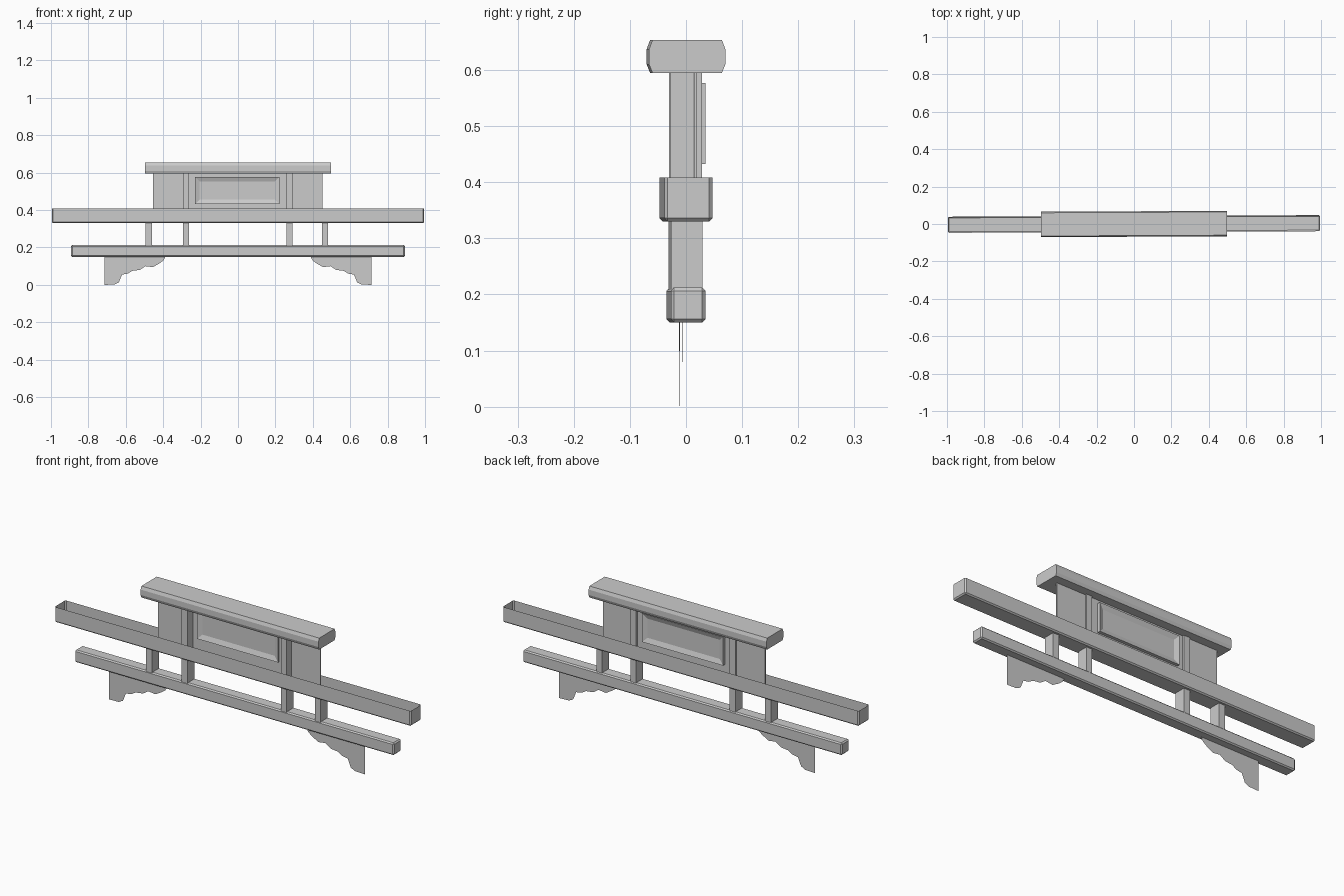
import bpy, bmesh, math
from mathutils import Matrix

default = bpy.data.objects.get("Cube")
if default:
    bpy.data.objects.remove(default, do_unlink=True)

grey = bpy.data.materials.new("plain_grey")
grey.use_nodes = True
COLOUR = (0.6, 0.6, 0.6, 1)
grey.diffuse_color = COLOUR
grey.node_tree.nodes["Principled BSDF"].inputs["Base Color"].default_value = COLOUR

# The whole piece is turned very slightly about the vertical
TURN = Matrix.Rotation(math.radians(0.25), 4, 'Z')


def finish(name, bm):
    bm.transform(TURN)
    mesh = bpy.data.meshes.new(name)
    bm.to_mesh(mesh)
    bm.free()
    mesh.materials.append(grey)
    obj = bpy.data.objects.new(name, mesh)
    bpy.context.collection.objects.link(obj)
    return obj


def make_box(bm, x, y, z):
    size = Matrix.Diagonal((x[1] - x[0], y[1] - y[0], z[1] - z[0], 1))
    mid = Matrix.Translation([(a + b) / 2 for a, b in (x, y, z)])
    return bmesh.ops.create_cube(bm, size=1, matrix=mid @ size)


def box(name, x, y, z, bevel=0, open_top=False):
    bm = bmesh.new()
    make_box(bm, x, y, z)
    if open_top:
        top = [f for f in bm.faces if f.normal.z > 0.9]
        bmesh.ops.delete(bm, geom=top, context='FACES_ONLY')
    if bevel:
        edges = [e for e in bm.edges if len(e.link_faces) == 2]
        bmesh.ops.bevel(bm, geom=edges, offset=bevel, segments=1, affect='EDGES')
    return finish(name, bm)


def extrude_profile(name, points, direction):
    # points are 3D corners of one flat outline
    bm = bmesh.new()
    face = bm.faces.new([bm.verts.new(p) for p in points])
    if direction:
        out = bmesh.ops.extrude_face_region(bm, geom=[face], use_keep_orig=True)
        moved = [v for v in out["geom"] if isinstance(v, bmesh.types.BMVert)]
        bmesh.ops.translate(bm, verts=moved, vec=direction)
        bmesh.ops.recalc_face_normals(bm, faces=bm.faces)
    return finish(name, bm)


# Beams: hollow upper trough and solid lower rail
box("upper_trough", (-0.995, 0.995), (-0.043, 0.043), (0.33, 0.408), 0.006, True)
box("lower_rail", (-0.892, 0.892), (-0.031, 0.031), (0.15, 0.212), 0.006)

# Top cap with chamfered long edges
half = [(0.062, 0.595), (0.068, 0.61), (0.068, 0.637), (0.062, 0.653)]
section = half + [(-y, z) for y, z in reversed(half)]
extrude_profile("top_cap", [(-0.497, y, z) for y, z in section], (0.994, 0, 0))

# Posts: inner pair reaches the cap, outer pair stops under the trough
for side, inner, outer in (("right", (-0.295, -0.261), (-0.495, -0.46)),
                           ("left", (0.26, 0.292), (0.45, 0.482))):
    box("inner_post_" + side, inner, (-0.029, 0.027), (0.2, 0.6))
    box("outer_post_" + side, outer, (-0.029, 0.027), (0.2, 0.335))

# Thin back board between trough and cap
box("back_board", (-0.455, 0.452), (0.012, 0.018), (0.335, 0.6))

# Raised picture-frame moulding on the board
bm = bmesh.new()
make_box(bm, (-0.23, 0.222), (0.002, 0.034), (0.432, 0.577))
for f in [f for f in bm.faces if abs(f.normal.y) > 0.9]:
    bmesh.ops.inset_region(bm, faces=[f], thickness=0.034, depth=0)
    bmesh.ops.translate(bm, verts=f.verts, vec=-0.009 * f.normal)
finish("panel_frame", bm)

# Flat scalloped feet
foot = [(0.715, 0.155), (0.715, 0), (0.66, 0.002), (0.637, 0.014), (0.62, 0.055),
        (0.59, 0.06), (0.565, 0.075), (0.525, 0.08), (0.495, 0.1), (0.455, 0.095),
        (0.42, 0.115), (0.4, 0.13), (0.385, 0.155)]
for side, sign in (("left", 1), ("right", -1)):
    extrude_profile("foot_" + side, [(sign * x, -0.009, z) for x, z in foot], None)
